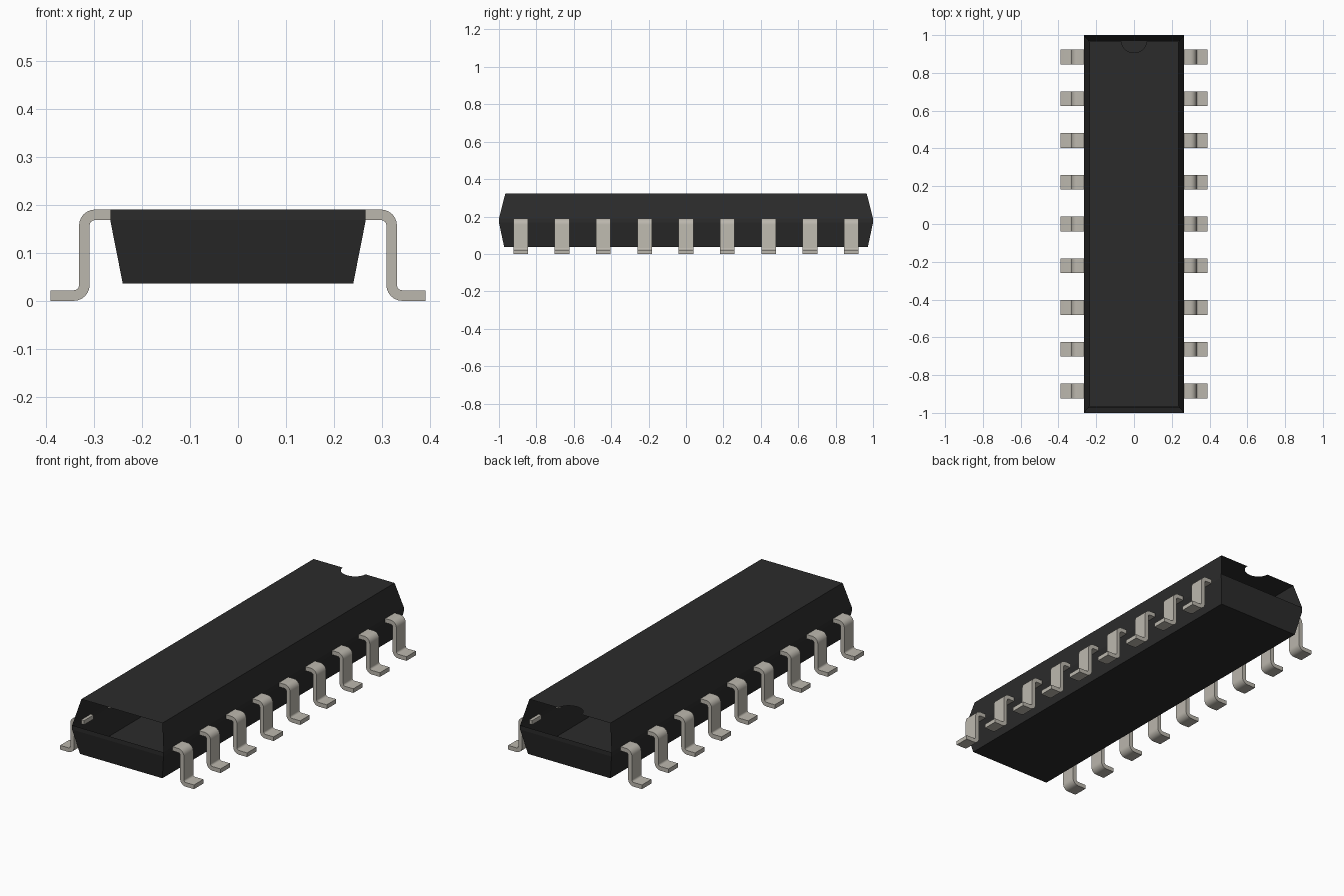
import bpy, bmesh, math
from mathutils import Vector

cube = bpy.data.objects.get("Cube")
if cube:
    bpy.data.objects.remove(cube)


def material(name, rgb, roughness):
    m = bpy.data.materials.new(name)
    m.use_nodes = True
    m.diffuse_color = (*rgb, 1)
    shader = m.node_tree.nodes["Principled BSDF"]
    shader.inputs["Base Color"].default_value = (*rgb, 1)
    shader.inputs["Roughness"].default_value = roughness
    return m


black = material("black_plastic", (0.024, 0.024, 0.024), 0.7)
metal = material("pale_metal", (0.50, 0.475, 0.42), 0.5)


def add_object(name, bm, mat):
    mesh = bpy.data.meshes.new(name)
    bm.to_mesh(mesh)
    bm.free()
    mesh.materials.append(mat)
    obj = bpy.data.objects.new(name, mesh)
    bpy.context.collection.objects.link(obj)
    return obj


def ring(bm, hx, hy, z):
    return [bm.verts.new((sx * hx, sy * hy, z))
            for sx, sy in ((-1, -1), (1, -1), (1, 1), (-1, 1))]


def walls(bm, low, high, sides):
    for i in sides:
        j = (i + 1) % 4
        bm.faces.new((low[i], low[j], high[j], high[i]))


# Lower shell: tapered tray with a short upright rim, open on top
RIM_Z, TOP_Z = 0.19, 0.323
bm = bmesh.new()
base = ring(bm, 0.24, 0.972, 0.036)
belt = ring(bm, 0.266, 1.0, 0.168)
rim = ring(bm, 0.266, 1.0, RIM_Z)
bm.faces.new(base[::-1])
walls(bm, base, belt, range(4))
walls(bm, belt, rim, range(4))
add_object("lower_shell", bm, black)

# Upper shell: sloped long sides and a notched lid, open at both ends
bm = bmesh.new()
rim = ring(bm, 0.266, 1.0, RIM_Z)
top = ring(bm, 0.236, 0.966, TOP_Z)
walls(bm, rim, top, (1, 3))
NOTCH_R, STEPS = 0.066, 16
notch = []
for i in range(STEPS + 1):
    a = math.pi * i / STEPS
    notch.append(bm.verts.new((NOTCH_R * math.cos(a),
                               0.966 - 0.9 * NOTCH_R * math.sin(a), TOP_Z)))
bm.faces.new(top[:3] + notch + top[3:])
bmesh.ops.triangulate(bm, faces=[f for f in bm.faces if len(f.verts) > 4])
add_object("upper_shell", bm, black)


# Pins: a bent strip swept along a rounded path
def rounded_path(points, radius, steps=6):
    path = [(points[0], (points[1] - points[0]).normalized())]
    for a, b, c in zip(points, points[1:], points[2:]):
        d0, d1 = (b - a).normalized(), (c - b).normalized()
        centre = b - d0 * radius + d1 * radius
        for i in range(steps + 1):
            t = math.pi / 2 * i / steps
            path.append((centre - d1 * radius * math.cos(t) + d0 * radius * math.sin(t),
                         d0 * math.cos(t) + d1 * math.sin(t)))
    path.append((points[-1], (points[-1] - points[-2]).normalized()))
    return path


THICK, WIDTH = 0.022, 0.078
centre_line = [Vector(p) for p in ((0.25, 0.179), (0.32, 0.179), (0.32, 0.011), (0.39, 0.011))]
PATH = rounded_path(centre_line, 0.022)


def pin(name, side, y):
    bm = bmesh.new()
    loops = []
    for p, d in PATH:
        n = Vector((-d.y, d.x)) * THICK / 2
        loops.append([bm.verts.new((side * (p.x + s * n.x), y + w * WIDTH / 2, p.y + s * n.y))
                      for s, w in ((1, -1), (1, 1), (-1, 1), (-1, -1))])
    for a, b in zip(loops, loops[1:]):
        walls(bm, a, b, range(4))
    bm.faces.new(loops[0])
    bm.faces.new(loops[-1])
    bmesh.ops.recalc_face_normals(bm, faces=bm.faces)
    return add_object(name, bm, metal)


pins = [pin(f"{label}_pin_{i + 1}", side, (i - 4) * 0.221)
        for label, side in (("left", 1), ("right", -1)) for i in range(9)]

bpy.ops.object.select_all(action="DESELECT")
for obj in pins:
    obj.select_set(True)
bpy.context.view_layer.objects.active = pins[0]
bpy.ops.object.shade_smooth_by_angle(angle=math.radians(35))
